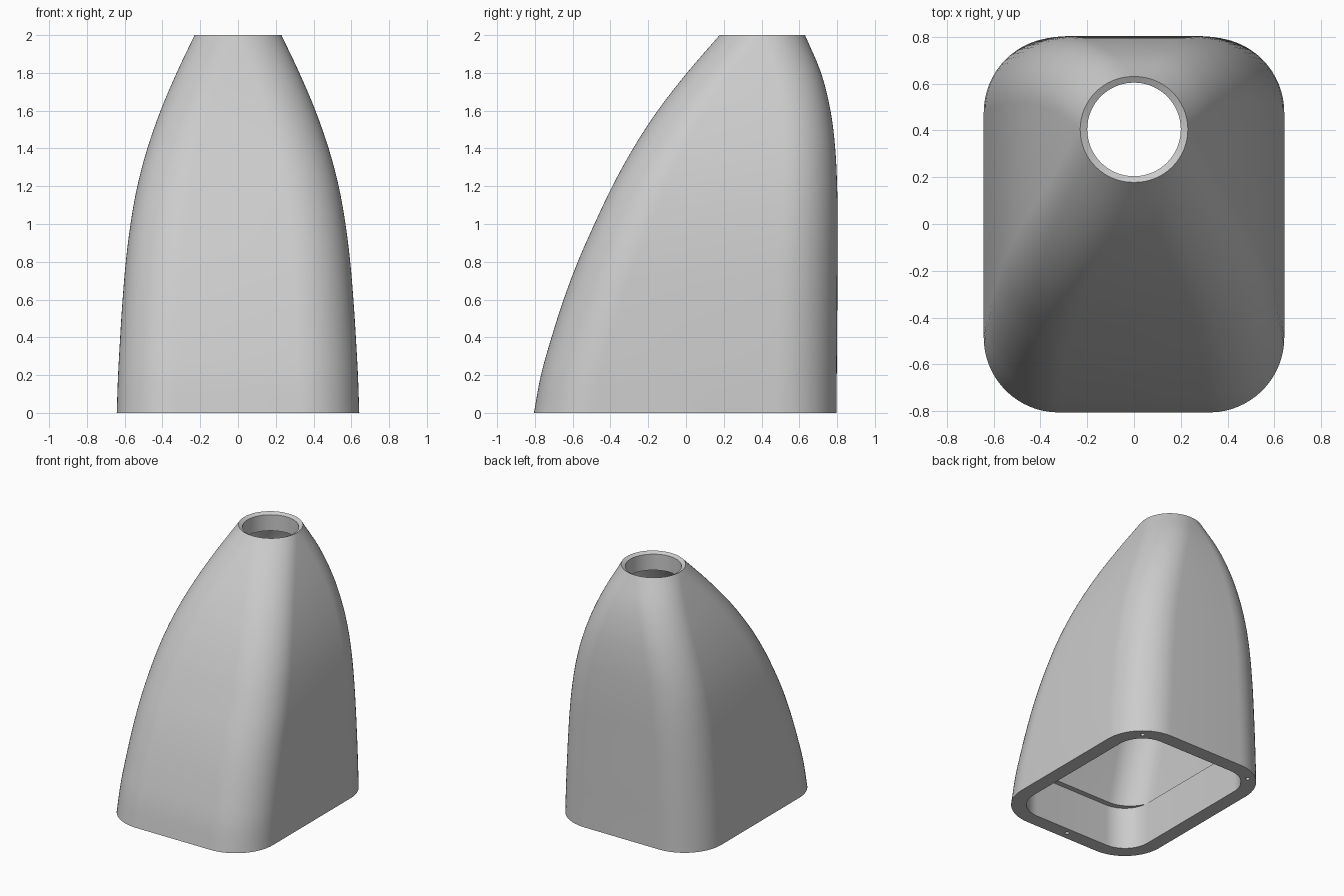
import bpy, bmesh, math

if "Cube" in bpy.data.objects:
    bpy.data.objects.remove(bpy.data.objects["Cube"])

# Outline keys every 0.2 in height: half width, front depth, back depth
HALF_W = [0.642, 0.635, 0.624, 0.611, 0.594, 0.569, 0.533, 0.48, 0.41, 0.325, 0.23]
FRONT = [-0.805, -0.768, -0.712, -0.648, -0.573, -0.485, -0.39, -0.28, -0.15, 0.005, 0.178]
BACK = [0.797, 0.798, 0.80, 0.801, 0.802, 0.803, 0.80, 0.79, 0.765, 0.715, 0.63]
HOLE_Y, HOLE_R = 0.404, 0.2
POCKET_Z, NECK_Z = 0.33, 1.86
RIM, WALL = 0.11, 0.08
SEG = 16


def spline(keys, z):
    """Catmull-Rom value of a key list at height z."""
    u = min(max(z / 0.2, 0), 10)
    i = min(int(u), 9)
    t = u - i
    b, c = keys[i], keys[i + 1]
    a = keys[i - 1] if i > 0 else 2 * b - c
    d = keys[i + 2] if i < 9 else 2 * c - b
    return b + 0.5 * t * (c - a + t * (2 * a - 5 * b + 4 * c - d + t * (3 * (b - c) + d - a)))


def ring(hx, hy, cy, fx, fy, z):
    """Rounded rectangle with flat half lengths fx, fy and elliptical corners."""
    pts = []
    for q, (sx, sy) in enumerate([(1, 1), (-1, 1), (-1, -1), (1, -1)]):
        for k in range(SEG + 1):
            a = (q + k / SEG) * math.pi / 2
            pts.append((sx * fx + (hx - fx) * math.cos(a),
                        cy + sy * fy + (hy - fy) * math.sin(a), z))
    return pts


def section(z, inset=0.0, at=None):
    """Body outline at height z, inset, optionally placed at another height."""
    w, f, b = spline(HALF_W, z), spline(FRONT, z), spline(BACK, z)
    hy = (b - f) / 2
    r = 0.226 + 0.094 * (1 - (z / 2) ** 2)   # corner radius shrinks to the round top
    return ring(w - inset, hy - inset, (b + f) / 2,
                max(w - r, 0), max(hy - r, 0), z if at is None else at)


# Outer skin, rim chamfer, round neck, inner cavity and base pocket as one closed loft
rings = [section(2 * i / 40) for i in range(41)]
rings += [ring(HOLE_R, HOLE_R, HOLE_Y, 0, 0, z) for z in (1.985, NECK_Z)]
for i in range(31):
    z = NECK_Z + (POCKET_Z - NECK_Z) * i / 30
    rings.append(section(z, WALL))
rings += [section(0, RIM, POCKET_Z), section(0, RIM, 0)]

bm = bmesh.new()
loops = [[bm.verts.new(p) for p in r] for r in rings]
n = len(loops[0])
for i, lo in enumerate(loops):
    up = loops[(i + 1) % len(loops)]
    for j in range(n):
        k = (j + 1) % n
        bm.faces.new((lo[j], lo[k], up[k], up[j]))
bmesh.ops.remove_doubles(bm, verts=bm.verts, dist=1e-5)
bmesh.ops.recalc_face_normals(bm, faces=bm.faces)
mesh = bpy.data.meshes.new("housing_shell")
bm.to_mesh(mesh)
bm.free()
shell = bpy.data.objects.new("housing_shell", mesh)
bpy.context.collection.objects.link(shell)

grey = bpy.data.materials.new("light_grey")
grey.diffuse_color = (0.6, 0.6, 0.6, 1)
grey.use_nodes = True
grey.node_tree.nodes["Principled BSDF"].inputs["Base Color"].default_value = grey.diffuse_color
mesh.materials.append(grey)

# Three screw holes in the base rim
for x, y in [(0.49, 0.68), (-0.49, 0.68), (0, -0.745)]:
    bpy.ops.mesh.primitive_cylinder_add(vertices=16, radius=0.016, depth=0.2, location=(x, y, 0))
    cutter = bpy.context.object
    cutter.name = "screw_hole_cutter"
    cutter.hide_render = True
    cutter.data.materials.append(grey)
    mod = shell.modifiers.new("screw_hole", 'BOOLEAN')
    mod.operation = 'DIFFERENCE'
    mod.object = cutter
    bpy.ops.object.select_all(action='DESELECT')
    shell.select_set(True)
    bpy.context.view_layer.objects.active = shell
    bpy.ops.object.modifier_apply(modifier=mod.name)
    bpy.data.objects.remove(cutter)

bpy.ops.object.shade_smooth_by_angle(angle=math.radians(30))
